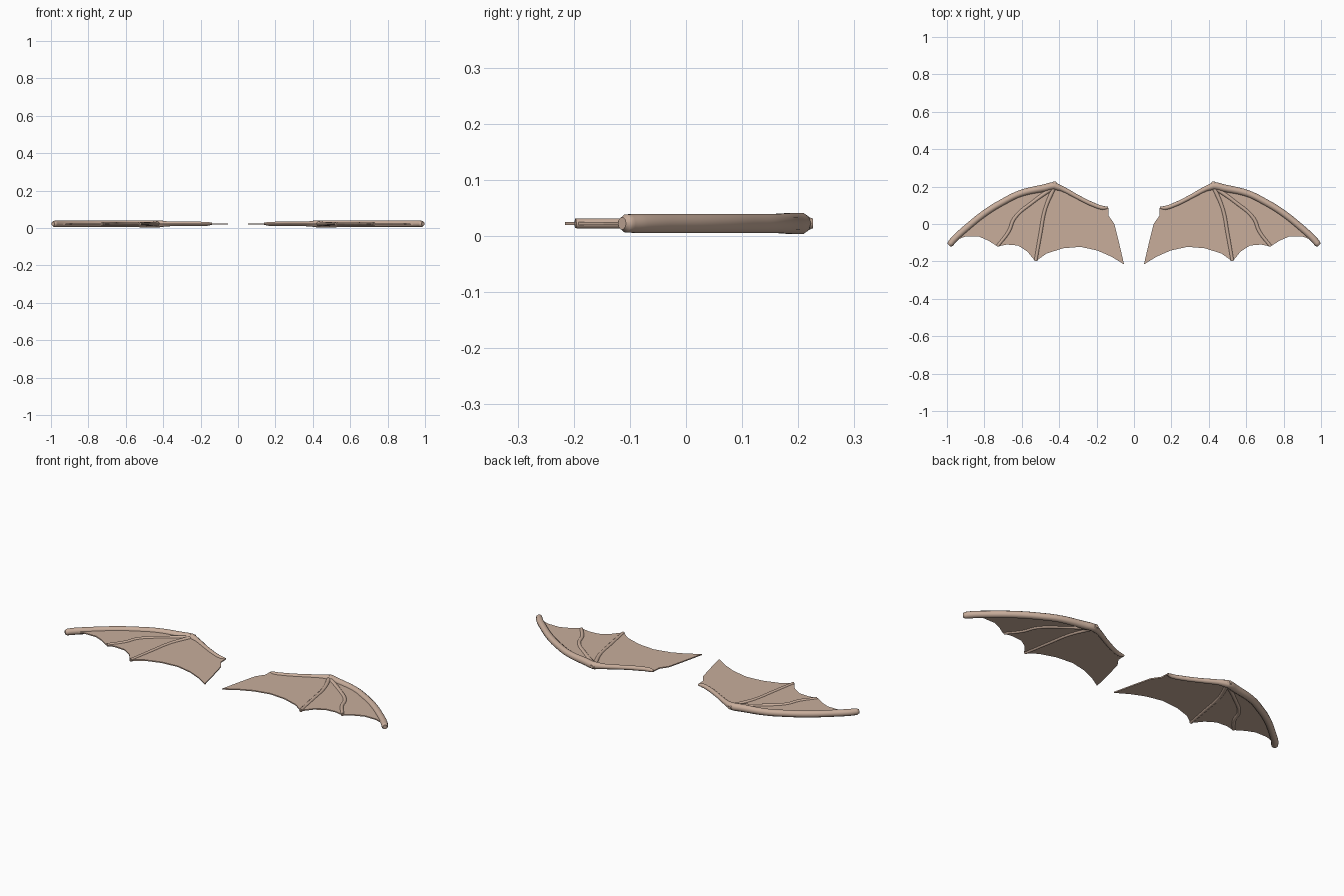
import bpy
import bmesh

MID = 0.0225  # height of the wing's middle plane

cube = bpy.data.objects.get("Cube")
if cube:
    bpy.data.objects.remove(cube, do_unlink=True)

skin = bpy.data.materials.new("wing_skin")
skin.use_nodes = True
colour = (0.58, 0.42, 0.33, 1)
skin.diffuse_color = colour
bsdf = skin.node_tree.nodes["Principled BSDF"]
bsdf.inputs["Base Color"].default_value = colour
bsdf.inputs["Roughness"].default_value = 0.8


def activate(obj):
    bpy.ops.object.select_all(action="DESELECT")
    obj.select_set(True)
    bpy.context.view_layer.objects.active = obj


def tube(name, points, side):
    """Smooth tapering bone through (x, y, radius) points."""
    curve = bpy.data.curves.new(name, "CURVE")
    curve.dimensions = "3D"
    curve.bevel_depth = 1
    curve.bevel_resolution = 3
    curve.resolution_u = 5
    curve.use_fill_caps = True
    spline = curve.splines.new("BEZIER")
    spline.bezier_points.add(len(points) - 1)
    for p, (x, y, r) in zip(spline.bezier_points, points):
        p.co = (side * x, y, MID)
        p.radius = r
        p.handle_left_type = p.handle_right_type = "AUTO"
    curve.materials.append(skin)
    obj = bpy.data.objects.new(name, curve)
    bpy.context.collection.objects.link(obj)
    activate(obj)
    bpy.ops.object.convert(target="MESH")
    bpy.ops.object.shade_smooth_by_angle(angle=0.9)


def membrane(name, outline, side):
    """Thin flat sheet with a scalloped outline."""
    mesh = bpy.data.meshes.new(name)
    bm = bmesh.new()
    face = bm.faces.new([bm.verts.new((side * x, y, MID)) for x, y in outline])
    face.normal_update()
    if face.normal.z < 0:
        face.normal_flip()
    bmesh.ops.triangulate(bm, faces=[face])
    bm.to_mesh(mesh)
    bm.free()
    mesh.materials.append(skin)
    obj = bpy.data.objects.new(name, mesh)
    bpy.context.collection.objects.link(obj)
    solid = obj.modifiers.new("thickness", "SOLIDIFY")
    solid.thickness = 0.006
    solid.offset = 0


# Leading edge, then the scalloped trailing edge, then the root
OUTLINE = [
    (.15, .09), (.18, .095), (.3, .15), (.425, .215), (.61, .17), (.79, .07),
    (.9, -.015), (.985, -.11),
    (.965, -.09), (.9, -.067), (.83, -.067), (.78, -.088), (.73, -.12),
    (.68, -.11), (.62, -.115), (.57, -.147), (.527, -.2),
    (.468, -.158), (.38, -.13), (.286, -.122), (.195, -.142), (.12, -.175),
    (.053, -.216), (.08, -.1), (.105, 0), (.136, .045), (.138, .093),
]
ARM = [(.14, .088, .006), (.165, .086, .011), (.22, .104, .012),
       (.3, .143, .012), (.38, .186, .014), (.425, .203, .02)]
OUTER = [(.4, .195, .013), (.425, .203, .02), (.48, .192, .02),
         (.61, .162, .018), (.7, .118, .018), (.79, .063, .018),
         (.9, -.025, .018), (.96, -.08, .018), (.982, -.106, .017),
         (.989, -.114, .011)]
FINGERS = {
    "outer_finger": [(.425, .2, .012), (.54, .118, .01), (.64, .03, .01),
                     (.67, -.04, .01), (.728, -.116, .009)],
    "inner_finger": [(.425, .2, .012), (.475, .08, .01), (.5, -.05, .01),
                     (.526, -.197, .009)],
}
KNUCKLE = [(.425, .195, .019), (.425, .213, .015), (.425, .226, .009)]

for label, side in (("left", 1), ("right", -1)):
    membrane(label + "_membrane", OUTLINE, side)
    tube(label + "_arm_bone", ARM, side)
    tube(label + "_leading_bone", OUTER, side)
    tube(label + "_knuckle", KNUCKLE, side)
    for part, path in FINGERS.items():
        tube(f"{label}_{part}", path, side)
